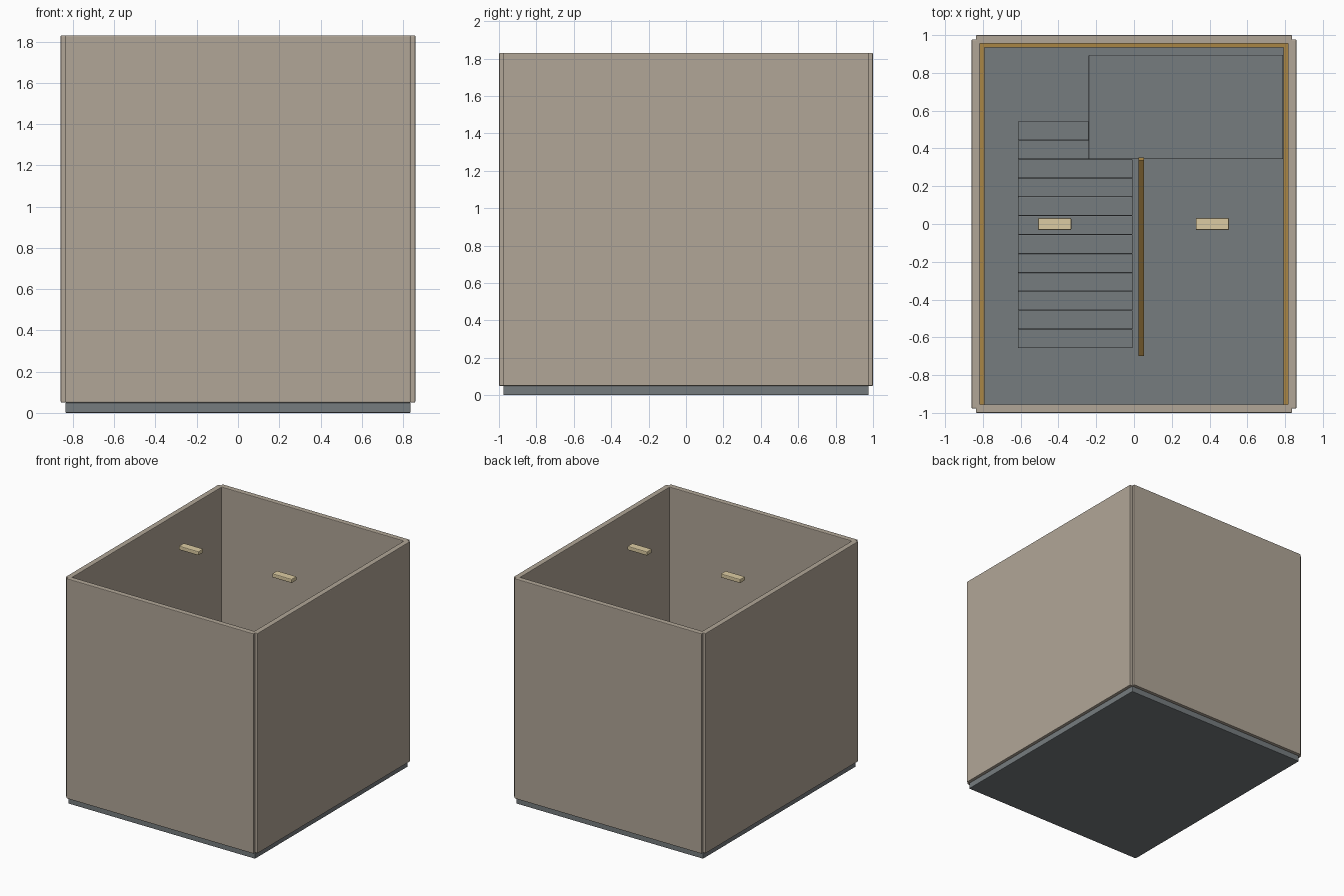
import bpy, math

if "Cube" in bpy.data.objects:
    bpy.data.objects.remove(bpy.data.objects["Cube"])


def material(name, rgb):
    m = bpy.data.materials.new(name)
    m.diffuse_color = (*rgb, 1)
    m.use_nodes = True
    m.node_tree.nodes["Principled BSDF"].inputs["Base Color"].default_value = m.diffuse_color
    return m


CONCRETE = material("concrete", (0.18, 0.20, 0.21))
PLASTER = material("plaster", (0.44, 0.38, 0.31))
TIMBER = material("timber", (0.40, 0.24, 0.06))
LAMP = material("lamp", (0.72, 0.60, 0.36))


def box(name, lo, hi, mat, bevel=0.005, pitch=0.0):
    bpy.ops.mesh.primitive_cube_add(
        size=1, location=[(a + b) / 2 for a, b in zip(lo, hi)], rotation=(pitch, 0, 0))
    ob = bpy.context.object
    ob.name = name
    ob.scale = [b - a for a, b in zip(lo, hi)]
    bpy.ops.object.transform_apply(location=False, rotation=False, scale=True)
    ob.data.materials.append(mat)
    if bevel:
        mod = ob.modifiers.new("edge", 'BEVEL')
        mod.width, mod.segments = bevel, 2
    return ob


FLOOR, TOP = 0.05, 1.83
HX, HY, T = 0.837, 0.977, 0.0225   # wall centre lines and half thickness

# Floor slab
box("floor", (-HX, -HY, 0), (HX, HY, FLOOR), CONCRETE)

# Four walls, centred on the floor edges
for s, side in ((-1, "left"), (1, "right")):
    box(side + "_wall", (s * HX - T, -HY, FLOOR), (s * HX + T, HY, TOP), PLASTER)
for s, side in ((-1, "front"), (1, "back")):
    box(side + "_wall", (-HX, s * HY - T, FLOOR), (HX, s * HY + T, TOP), PLASTER)

# Skirting on the left, right and back walls
for s, side in ((-1, "left"), (1, "right")):
    box(side + "_skirting", (s * 0.803 - 0.012, -0.955, FLOOR),
        (s * 0.803 + 0.012, 0.955, 0.115), TIMBER, 0)
box("back_skirting", (-0.815, 0.935, FLOOR), (0.815, 0.957, 0.115), TIMBER, 0)

# Twelve steps rising towards the back
N, RISE, GOING, Y0 = 12, 0.07, 0.1, -0.657
for i in range(N):
    y, z = Y0 + i * GOING, FLOOR + i * RISE
    box(f"step_{i + 1:02d}", (-0.615, y, z), (-0.007, y + GOING, z + RISE), CONCRETE, 0.004)

# Landing over the top steps
box("landing", (-0.24, 0.343, 0.86), (0.79, 0.895, 0.92), CONCRETE)

# Handrail pitched along the flight, with thin posts beneath it
pitch = math.atan2(RISE, GOING)
ya, yb, zm = -0.692, 0.343, 0.72
half = (yb - ya) / 2 / math.cos(pitch)
ym = (ya + yb) / 2
box("handrail", (0.024, ym - half, zm - 0.014), (0.052, ym + half, zm + 0.014),
    TIMBER, 0, pitch)
for k in range(3):
    y = -0.62 + k * 0.445
    box(f"rail_post_{k + 1}", (0.03, y - 0.008, FLOOR),
        (0.046, y + 0.008, zm + (y - ym) * RISE / GOING), TIMBER, 0)

# Two lamps near the ceiling
for x, side in ((-0.42, "left"), (0.415, "right")):
    box(side + "_lamp", (x - 0.088, -0.032, 1.78), (x + 0.088, 0.032, 1.812), LAMP, 0.006)
